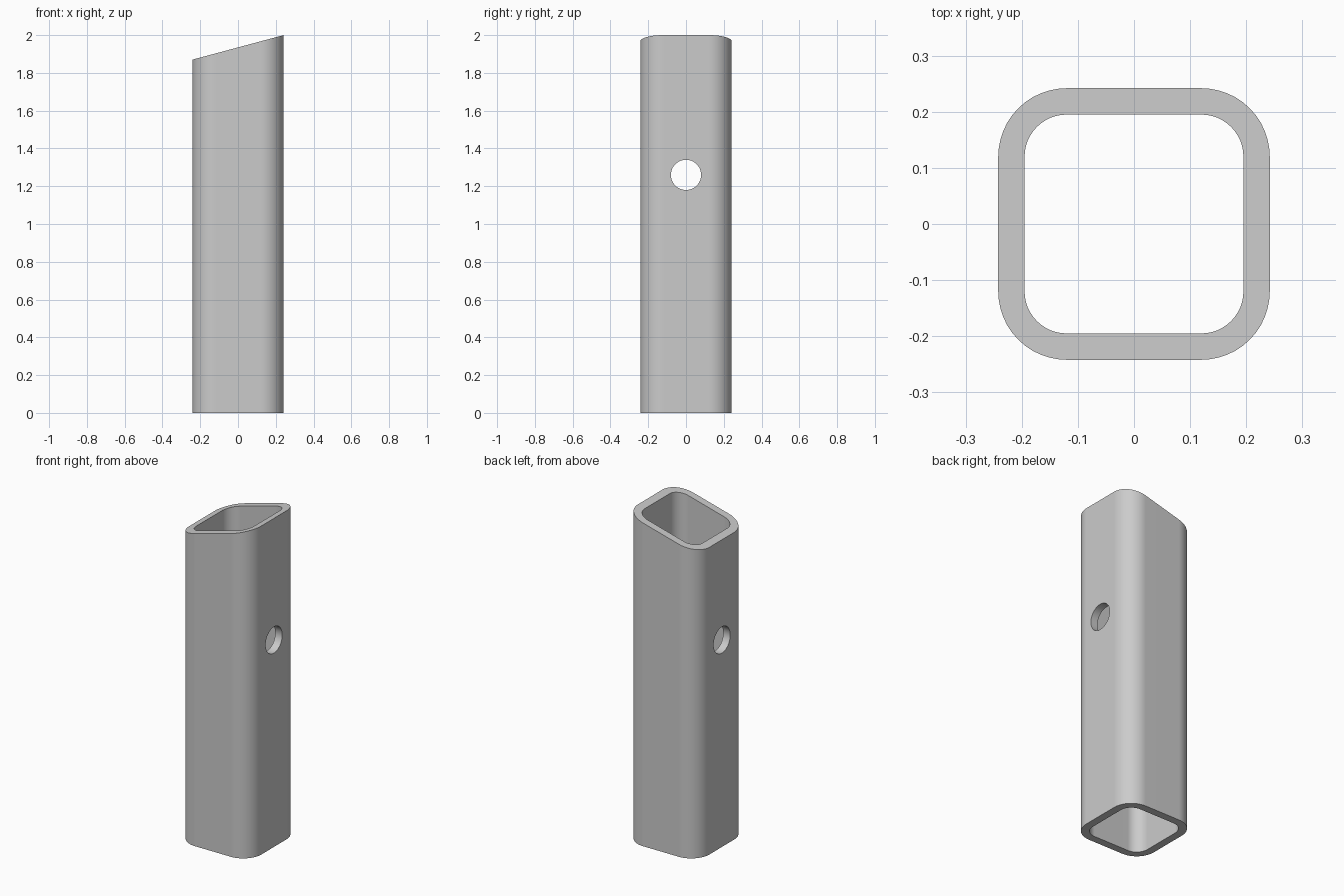
import bpy, bmesh, math

cube = bpy.data.objects.get("Cube")
if cube:
    bpy.data.objects.remove(cube, do_unlink=True)

HALF, OUTER_R = 0.242, 0.122      # outer half width and corner radius
WALL = 0.047                      # wall thickness
LOW, HIGH = 1.87, 2.0             # slanted top, rising towards +x
HOLE_Z, HOLE_R = 1.26, 0.08
STEPS = 12                        # segments per rounded corner

steel = bpy.data.materials.new("plain_grey")
steel.use_nodes = True
grey = (0.6, 0.6, 0.6, 1)
steel.diffuse_color = grey
steel.node_tree.nodes["Principled BSDF"].inputs["Base Color"].default_value = grey


def rounded_square(half, radius):
    """Counter-clockwise outline of a square with round corners."""
    points = []
    for corner in range(4):
        mid = math.radians(45 + 90 * corner)
        cx = math.copysign(half - radius, math.cos(mid))
        cy = math.copysign(half - radius, math.sin(mid))
        for i in range(STEPS + 1):
            a = math.radians(90) * (corner + i / STEPS)
            points.append((cx + radius * math.cos(a), cy + radius * math.sin(a)))
    return points


def top_height(x):
    return LOW + (HIGH - LOW) * (x + HALF) / (2 * HALF)


# Square tube: four rings joined into outer wall, cut top, inner wall and base
bm = bmesh.new()
outer = rounded_square(HALF, OUTER_R)
inner = rounded_square(HALF - WALL, OUTER_R - WALL)
rings = [
    [bm.verts.new((x, y, 0)) for x, y in outer],
    [bm.verts.new((x, y, top_height(x))) for x, y in outer],
    [bm.verts.new((x, y, top_height(x))) for x, y in inner],
    [bm.verts.new((x, y, 0)) for x, y in inner],
]
count = len(outer)
for r in range(4):
    a, b = rings[r], rings[(r + 1) % 4]
    for i in range(count):
        j = (i + 1) % count
        bm.faces.new((a[i], a[j], b[j], b[i]))
bmesh.ops.recalc_face_normals(bm, faces=bm.faces)
mesh = bpy.data.meshes.new("square_tube")
bm.to_mesh(mesh)
bm.free()
mesh.materials.append(steel)
tube = bpy.data.objects.new("square_tube", mesh)
bpy.context.collection.objects.link(tube)

# Round cross hole through both side walls
bpy.ops.mesh.primitive_cylinder_add(vertices=48, radius=HOLE_R, depth=1,
                                    location=(0, 0, HOLE_Z),
                                    rotation=(0, math.radians(90), 0))
cutter = bpy.context.object
cutter.name = "hole_cutter"
cutter.hide_render = True
cutter.data.materials.append(steel)

bpy.ops.object.select_all(action="DESELECT")
tube.select_set(True)
bpy.context.view_layer.objects.active = tube
cut = tube.modifiers.new("cross_hole", "BOOLEAN")
cut.operation = "DIFFERENCE"
cut.solver = "EXACT"
cut.object = cutter
bpy.ops.object.modifier_apply(modifier=cut.name)
bpy.data.objects.remove(cutter, do_unlink=True)

# Smooth corners, crisp rims
bpy.ops.object.shade_smooth_by_angle(angle=math.radians(30))
weighted = tube.modifiers.new("flat_walls", "WEIGHTED_NORMAL")
weighted.keep_sharp = True
